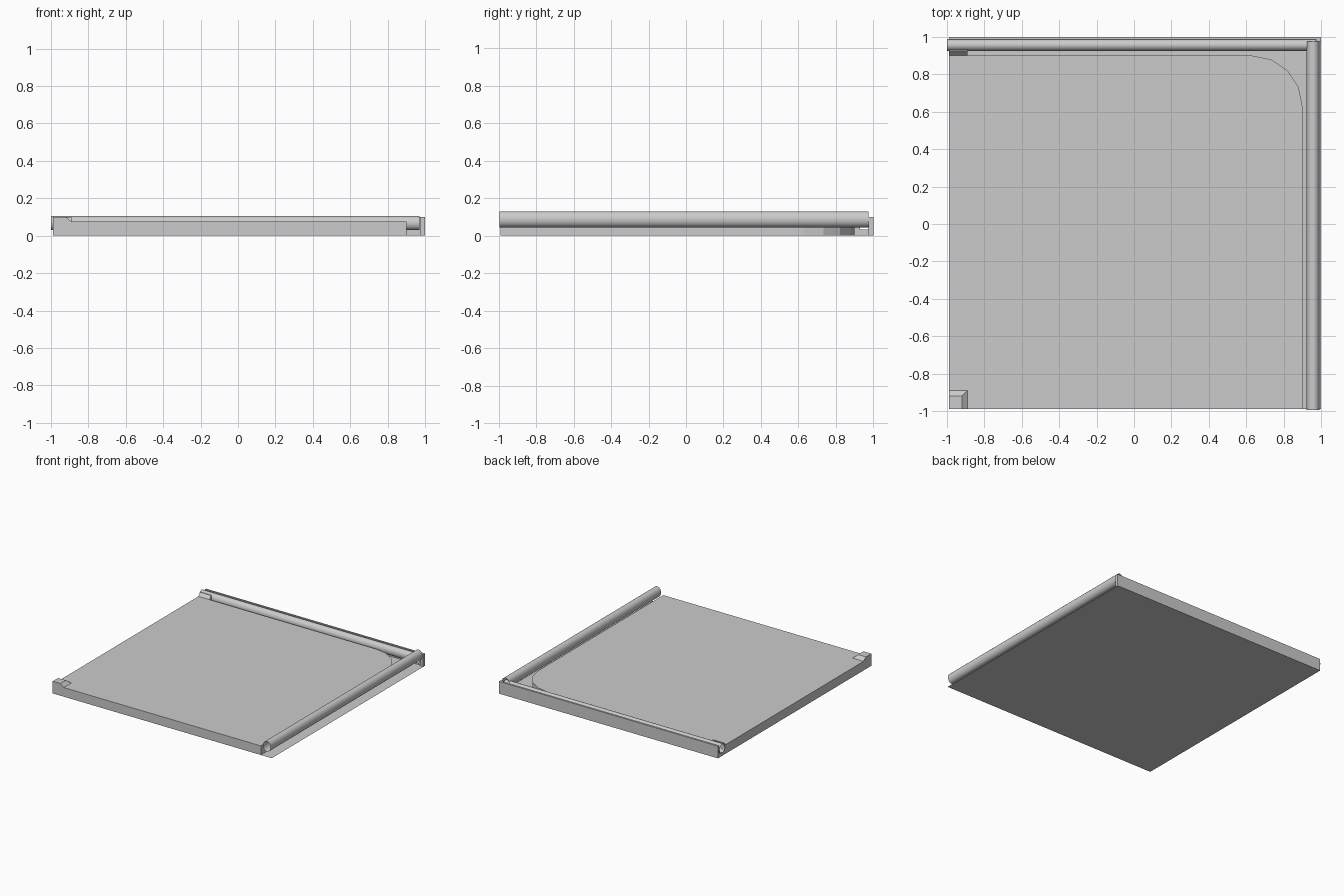
import bpy, bmesh, math
from mathutils import Vector

cube = bpy.data.objects.get("Cube")
if cube:
    bpy.data.objects.remove(cube, do_unlink=True)

grey = bpy.data.materials.new("light grey")
grey.use_nodes = True
COLOUR = (0.6, 0.6, 0.6, 1)
grey.diffuse_color = COLOUR
grey.node_tree.nodes["Principled BSDF"].inputs["Base Color"].default_value = COLOUR


def finish(name, bm, smooth=False):
    mesh = bpy.data.meshes.new(name)
    bm.to_mesh(mesh)
    bm.free()
    mesh.materials.append(grey)
    for poly in mesh.polygons:
        poly.use_smooth = smooth
    obj = bpy.data.objects.new(name, mesh)
    bpy.context.collection.objects.link(obj)
    return obj


def loft(name, rings, cap_start=True, cap_end=True, smooth=False):
    """Join matching rings of points with quads, with optional end caps."""
    bm = bmesh.new()
    loops = [[bm.verts.new(p) for p in ring] for ring in rings]
    n = len(loops[0])
    for a, b in zip(loops, loops[1:]):
        for i in range(n):
            j = (i + 1) % n
            bm.faces.new((a[i], a[j], b[j], b[i]))
    if cap_start:
        bm.faces.new(loops[0][::-1])
    if cap_end:
        bm.faces.new(loops[-1])
    bmesh.ops.recalc_face_normals(bm, faces=bm.faces)
    return finish(name, bm, smooth)


def rect(x0, x1, y0, y1, z):
    return [(x0, y0, z), (x1, y0, z), (x1, y1, z), (x0, y1, z)]


def box(name, x0, x1, y0, y1, z0, z1):
    return loft(name, [rect(x0, x1, y0, y1, z) for z in (z0, z1)])


def tube(name, axis, start, end, centre, height, rx, rz, sides=24):
    """Open elliptical tube along x or y."""
    rings = []
    for t in (start, end):
        ring = []
        for i in range(sides):
            a = math.tau * i / sides
            across, z = centre + rx * math.cos(a), height + rz * math.sin(a)
            ring.append((t, across, z) if axis == "x" else (across, t, z))
        rings.append(ring)
    return loft(name, rings, False, False, True)


LEFT, FRONT, EDGE, TOP, RIM = -0.99, -0.99, 0.90, 0.075, 0.10

# Thin floor sheet running out beneath both tubes
bm = bmesh.new()
bm.faces.new([bm.verts.new(p) for p in rect(LEFT, 1, FRONT, 1, 0)]).normal_flip()
finish("floor", bm)

# Raised slab with one rounded corner
R = 0.27
outline = [(LEFT, FRONT), (EDGE, FRONT)]
for i in range(5):
    a = math.pi / 2 * i / 4
    outline.append((EDGE - R + R * math.cos(a), EDGE - R + R * math.sin(a)))
outline.append((LEFT, EDGE))
loft("raised_slab", [[(x, y, z) for x, y in outline] for z in (0, TOP)], cap_start=False)

# Back wall and corner post
box("back_wall", LEFT, 0.975, 0.987, 1, 0, RIM)
box("corner_post", 0.975, 1, 0.975, 1, 0, RIM)

# Chamfered stop at the front corner
loft("corner_stop", [rect(LEFT, -0.89, FRONT, -0.89, TOP),
                     rect(LEFT, -0.92, FRONT, -0.92, RIM)], cap_start=False)

# Clip holding the end of the back tube
box("clip_base", LEFT, -0.89, EDGE, 0.987, 0, 0.032)
loft("clip_lip", [rect(LEFT, -0.89, EDGE, 0.93, 0.032), rect(LEFT, -0.89, EDGE, 0.93, TOP),
                  rect(LEFT, -0.89, 0.922, 0.93, RIM)])

# Open tubes along the back and the right edge
tube("back_tube", "x", -1, 0.97, 0.957, 0.0675, 0.033, 0.0375)
tube("side_tube", "y", -0.995, 0.975, 0.958, 0.0875, 0.035, 0.0425)
